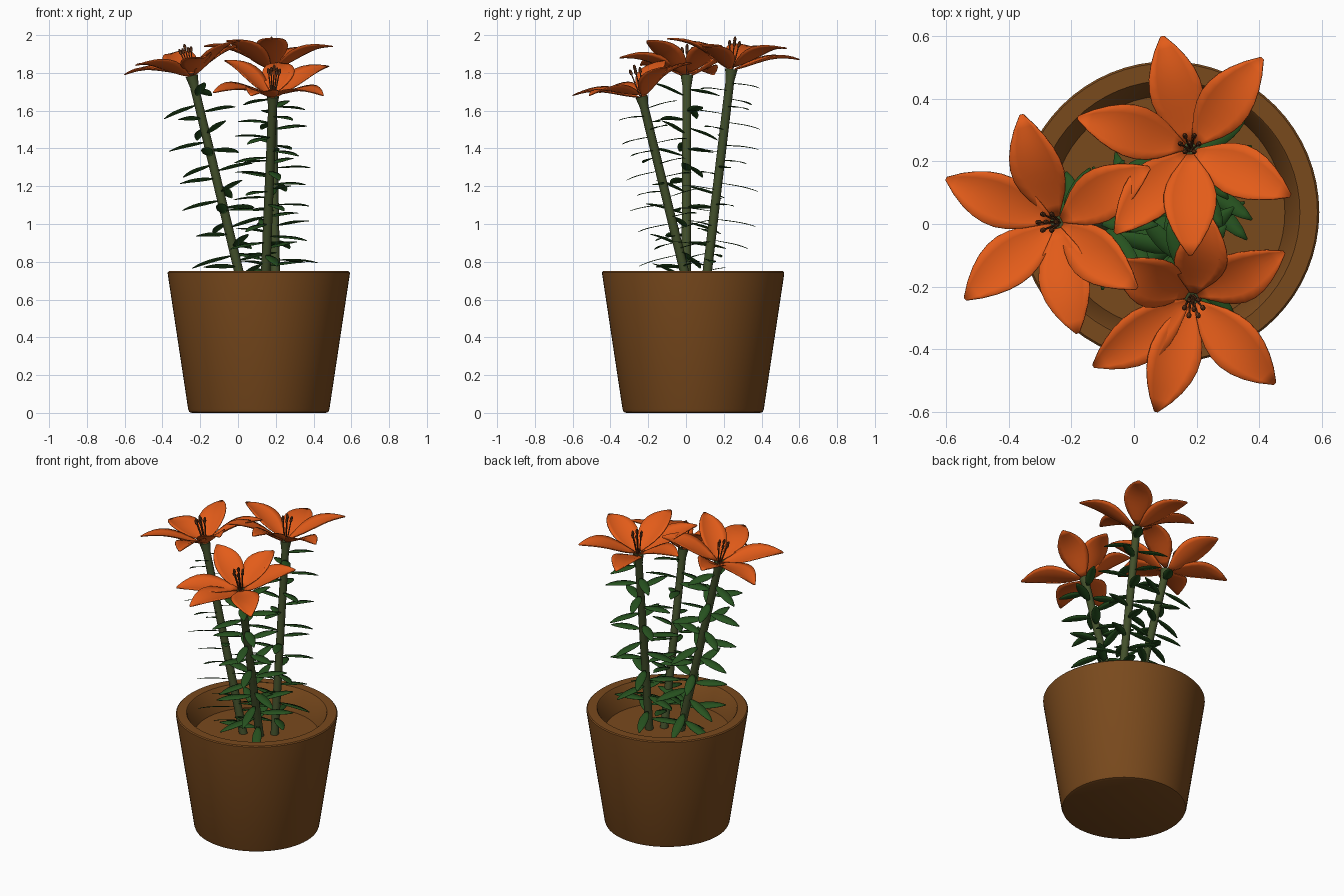
import bpy, bmesh, math, random
from mathutils import Vector

random.seed(4)
if "Cube" in bpy.data.objects:
    bpy.data.objects.remove(bpy.data.objects["Cube"])


def material(name, rgb):
    m = bpy.data.materials.new(name)
    m.use_nodes = True
    m.diffuse_color = (*rgb, 1)
    m.node_tree.nodes["Principled BSDF"].inputs["Base Color"].default_value = (*rgb, 1)
    return m


BROWN = material("terracotta brown", (0.19, 0.067, 0.012))
ORANGE = material("petal orange", (0.77, 0.107, 0.01))
LEAF = material("leaf green", (0.02, 0.085, 0.014))
STEM = material("stem green", (0.055, 0.08, 0.024))
DARK = material("stamen brown", (0.17, 0.05, 0.015))


def finish(bm, name, mat, thickness=0):
    mesh = bpy.data.meshes.new(name)
    bmesh.ops.recalc_face_normals(bm, faces=bm.faces)
    bm.to_mesh(mesh)
    bm.free()
    ob = bpy.data.objects.new(name, mesh)
    bpy.context.collection.objects.link(ob)
    mesh.materials.append(mat)
    if thickness:
        mod = ob.modifiers.new("thickness", "SOLIDIFY")
        mod.thickness = thickness
        mod.offset = 0
    bpy.ops.object.select_all(action="DESELECT")
    ob.select_set(True)
    bpy.context.view_layer.objects.active = ob
    bpy.ops.object.shade_smooth_by_angle(angle=math.radians(40))
    return ob


def blade(bm, base, tip, up, half, widths, arch, cup, across=6):
    """Curved pointed sheet from base to tip, used for petals and leaves."""
    run = tip - base
    side = up.cross(run).normalized()
    normal = run.cross(side).normalized()
    rows = []
    for i, w in enumerate(widths):
        s = i / (len(widths) - 1)
        mid = base + run * s + normal * arch * math.sin(math.pi * s ** 1.4)
        row = []
        for j in range(across + 1):
            t = 2 * j / across - 1
            row.append(bm.verts.new(mid + side * (t * w * half) + normal * (cup * w * t * t)))
        rows.append(row)
    for a, b in zip(rows, rows[1:]):
        for j in range(across):
            bm.faces.new((a[j], a[j + 1], b[j + 1], b[j]))


def tube(bm, points, radii, sides=12):
    """Capped round tube through the points."""
    axis = (points[-1] - points[0]).normalized()
    u = axis.orthogonal().normalized()
    v = axis.cross(u)
    rings = []
    for p, r in zip(points, radii):
        angles = [math.tau * k / sides for k in range(sides)]
        rings.append([bm.verts.new(p + (u * math.cos(a) + v * math.sin(a)) * r) for a in angles])
    for a, b in zip(rings, rings[1:]):
        for k in range(sides):
            n = (k + 1) % sides
            bm.faces.new((a[k], a[n], b[n], b[k]))
    bm.faces.new(rings[0])
    bm.faces.new(rings[-1])


# Pot with its recessed soil, turned from one profile
profile = [(0, 0), (0.355, 0), (0.368, 0.005), (0.374, 0.02), (0.482, 0.735), (0.482, 0.744),
           (0.476, 0.75), (0.42, 0.75), (0.415, 0.745), (0.372, 0.61), (0, 0.61)]
bm = bmesh.new()
verts = [bm.verts.new((r, 0, z)) for r, z in profile]
edges = [bm.edges.new(pair) for pair in zip(verts, verts[1:])]
bmesh.ops.spin(bm, geom=verts + edges, cent=(0, 0, 0), axis=(0, 0, 1),
               angle=math.tau, steps=64, use_merge=False)
bmesh.ops.remove_doubles(bm, verts=bm.verts, dist=0.0005)
pot = finish(bm, "pot", BROWN)
pot.location = (0.11, 0.038, 0)

PETAL = (0.14, 0.43, 0.71, 0.9, 1, 0.99, 0.89, 0.7, 0.43, 0.07)
LEAFLET = (0.25, 0.72, 0.97, 1, 0.9, 0.62, 0.12)

# Each plant: stem foot, flower base, way the leaf faces look, petal tips
PLANTS = {
    "left": ((0.04, 0, 0.6), (-0.245, 0.005, 1.785), (-0.24, 0.33, 1), [
        (-0.36, 0.35, 1.9), (-0.6, 0.145, 1.79), (-0.54, -0.24, 1.84),
        (-0.18, -0.35, 1.88), (0.01, -0.205, 1.97), (0.05, 0.18, 1.945)]),
    "back": ((0.2, 0.095, 0.6), (0.18, 0.24, 1.82), (0, 0.17, 1), [
        (0.09, 0.6, 1.87), (0.41, 0.53, 1.93), (0.5, 0.09, 1.94),
        (0.18, -0.1, 1.98), (-0.06, -0.03, 1.97), (-0.18, 0.34, 1.94)]),
    "front": ((0.14, 0.03, 0.59), (0.185, -0.235, 1.675), (0, -0.22, 1), [
        (0.48, -0.09, 1.835), (0.45, -0.51, 1.68), (0.07, -0.6, 1.68),
        (-0.13, -0.455, 1.695), (-0.07, -0.12, 1.865), (0.24, 0.03, 1.85)]),
}

for label, (foot, head, facing, tips) in PLANTS.items():
    foot, head = Vector(foot), Vector(head)
    facing = Vector(facing).normalized()
    axis = (head - foot).normalized()

    def around(normal, angle):
        """Direction at an angle in the plane square to the normal."""
        u = normal.cross(Vector((0, 1, 0))).normalized()
        return u * math.cos(angle) + normal.cross(u) * math.sin(angle)

    # Stem, flaring a little under the flower
    bm = bmesh.new()
    tube(bm, [foot, foot.lerp(head, 0.95), head], [0.025, 0.023, 0.033], 16)
    finish(bm, label + "_stem", STEM)

    # Flat leaves in a spiral, longest at the bottom
    bm = bmesh.new()
    count = 29
    for i in range(count):
        f = i / (count - 1)
        out = around(facing, i * 2.4 + random.uniform(-0.3, 0.3))
        start = foot.lerp(head, 0.07 + 0.87 * f ** 1.1) + out * 0.02
        length = 0.225 - 0.065 * f + random.uniform(-0.02, 0.02)
        end = start + out * length + facing * random.uniform(-0.015, 0.01)
        blade(bm, start, end, facing, 0.028, LEAFLET, 0.005, 0.002, 2)
    finish(bm, label + "_leaves", LEAF, 0.002)

    # Six cupped petals, alternate ones set slightly higher
    bm = bmesh.new()
    for k, tip in enumerate(tips):
        tip = Vector(tip)
        out = tip - head
        out = (out - axis * out.dot(axis)).normalized()
        start = head + out * 0.02 + axis * (0.014 * (k % 2))
        blade(bm, start, tip, axis, 0.084, PETAL, 0.026, 0.018)
    finish(bm, label + "_petals", ORANGE, 0.005)

    # Stamens around a longer pistil, each with a knob at the end
    bm = bmesh.new()
    for k in range(7):
        out = around(axis, math.tau * k / 6) if k < 6 else Vector((0, 0, 0))
        tall = 0.135 if k < 6 else 0.155
        start = head + out * 0.008
        end = head + out * 0.029 + axis * tall
        tube(bm, [start, end], [0.004, 0.003], 6)
        d = (end - start).normalized()
        tube(bm, [end - d * 0.015, end - d * 0.006, end + d * 0.008, end + d * 0.018],
             [0.003, 0.008, 0.008, 0.003], 8)
    finish(bm, label + "_stamens", DARK)
